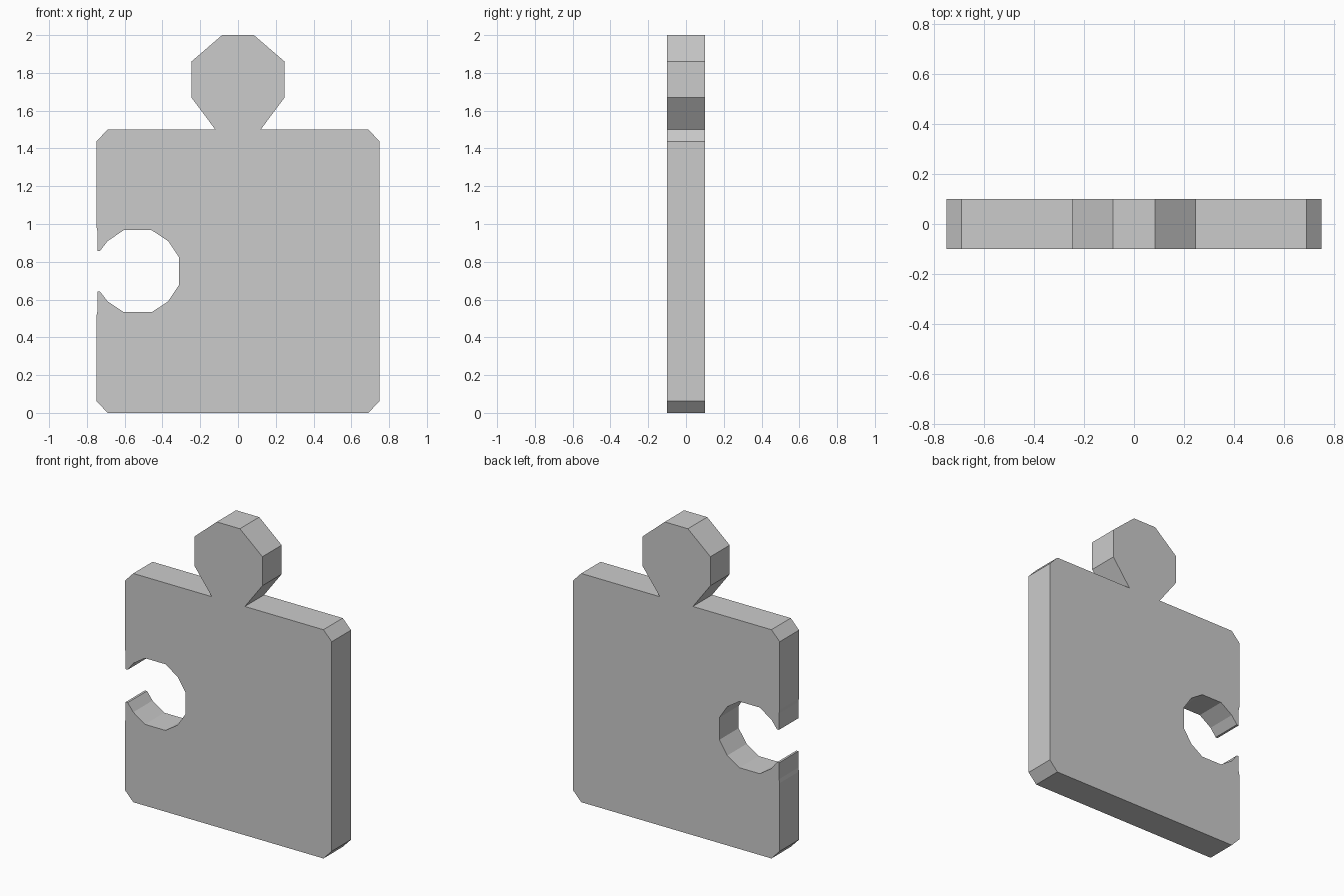
import bpy, bmesh

if "Cube" in bpy.data.objects:
    bpy.data.objects.remove(bpy.data.objects["Cube"])

DEPTH = 0.2
MID_Z = 0.75  # the socket is symmetric about this height

# Right half of the outline: chamfered body corners and faceted knob
right = [(0.69, 0), (0.75, 0.063), (0.75, 1.437), (0.69, 1.5),
         (0.12, 1.5), (0.247, 1.67), (0.247, 1.86), (0.084, 2.0)]
# Left side above the socket: knob, corners and upper half of the socket
knob_left = [(-x, z) for x, z in reversed(right[2:])]
socket_top = [(-0.75, 0.99), (-0.745, 0.965), (-0.745, 0.858), (-0.73, 0.858),
              (-0.69, 0.91), (-0.605, 0.967), (-0.457, 0.967),
              (-0.37, 0.91), (-0.312, 0.823)]
socket_bottom = [(x, 2 * MID_Z - z) for x, z in reversed(socket_top)]
corner = [(-0.75, 0.063), (-0.69, 0)]
outline = right + knob_left + socket_top + socket_bottom + corner

# Extrude the outline into a flat slab
bm = bmesh.new()
face = bm.faces.new([bm.verts.new((x, -DEPTH / 2, z)) for x, z in outline])
ext = bmesh.ops.extrude_face_region(bm, geom=[face], use_keep_orig=True)
verts = [g for g in ext["geom"] if isinstance(g, bmesh.types.BMVert)]
bmesh.ops.translate(bm, verts=verts, vec=(0, DEPTH, 0))
bmesh.ops.recalc_face_normals(bm, faces=bm.faces)

mesh = bpy.data.meshes.new("puzzle_piece")
bm.to_mesh(mesh)
bm.free()
bpy.context.collection.objects.link(bpy.data.objects.new("puzzle_piece", mesh))
